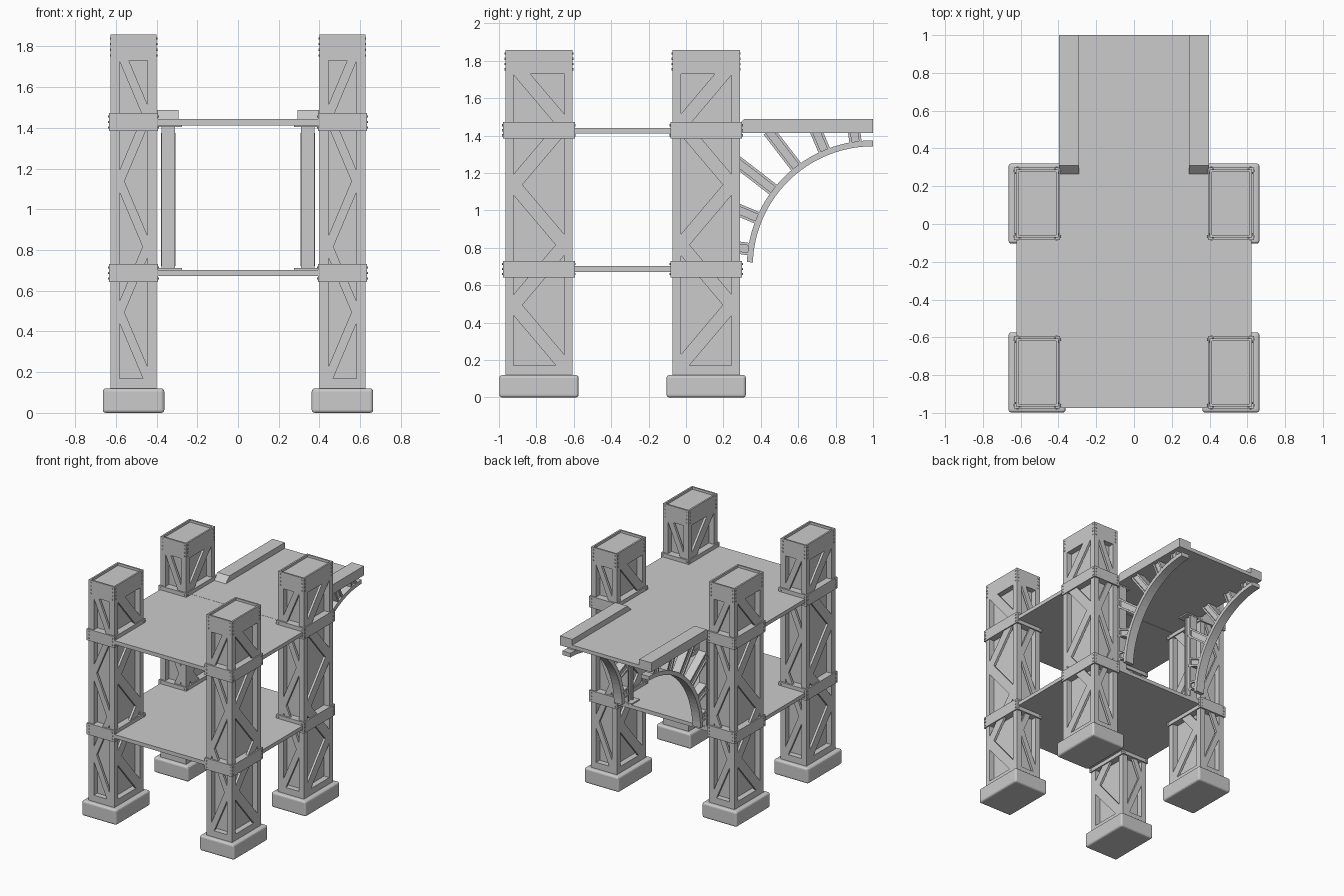
import bpy, bmesh, math
from mathutils import Vector, Matrix

if "Cube" in bpy.data.objects:
    bpy.data.objects.remove(bpy.data.objects["Cube"])

HX, HY = 0.112, 0.18            # tower half sizes
POST = 0.044                    # corner post width
CX, CY, SPLIT = 0.513, 0.447, -0.339


def finish(bm, name, bevel=0.0):
    bmesh.ops.recalc_face_normals(bm, faces=bm.faces)
    me = bpy.data.meshes.new(name)
    bm.to_mesh(me)
    bm.free()
    ob = bpy.data.objects.new(name, me)
    bpy.context.collection.objects.link(ob)
    if bevel:
        m = ob.modifiers.new("bevel", 'BEVEL')
        m.width, m.segments = bevel, 3
    return ob


def box(bm, x0, x1, y0, y1, z0, z1):
    mat = Matrix.Translation(((x0 + x1) / 2, (y0 + y1) / 2, (z0 + z1) / 2)) @ \
        Matrix.Diagonal((abs(x1 - x0), abs(y1 - y0), abs(z1 - z0), 1))
    return bmesh.ops.create_cube(bm, size=1, matrix=mat)['verts']


def prism(bm, pts, vec):
    f = bm.faces.new([bm.verts.new(p) for p in pts])
    ret = bmesh.ops.extrude_face_region(bm, geom=[f], use_keep_orig=True)
    vs = [g for g in ret['geom'] if isinstance(g, bmesh.types.BMVert)]
    bmesh.ops.translate(bm, verts=vs, vec=vec)


def place(bm, sx, sy):
    # local tower space (+x, +y point outward) to its corner of the model
    for v in bm.verts:
        v.co.x = sx * (CX + v.co.x)
        v.co.y = SPLIT + sy * (CY + v.co.y)


def lattice(bm):
    # corner posts and rails
    for a in (-1, 1):
        for b in (-1, 1):
            box(bm, a * HX, a * (HX - POST), b * HY, b * (HY - POST), 0.1, 1.80)
    for z0, z1 in ((0.1, 0.17), (1.73, 1.84)):
        box(bm, -HX, HX, -HY, HY, z0, z1)
    # zigzag braces on all four sides
    t, w, step = 0.018, 0.056, 0.3215
    for i in range(5):
        s = -1 if i % 2 == 0 else 1
        za, zb = 0.173 + i * step, 0.173 + (i + 1) * step
        prof = [(s, za - w), (s, za + w), (-s, zb + w), (-s, zb - w)]
        ex, ey = HX - POST, HY - POST
        for d in (-1, 1):
            prism(bm, [(p * ex, d * HY, z) for p, z in prof], (0, -d * t, 0))
            prism(bm, [(d * HX, p * ey, z) for p, z in prof], (-d * t, 0, 0))
    # rim around the recessed top
    r = 0.013
    for d in (-1, 1):
        box(bm, d * HX, d * (HX - r), -HY, HY, 1.84, 1.858)
        box(bm, -HX + r, HX - r, d * HY, d * (HY - r), 1.84, 1.858)


def rivets(bm, hx, hy, zs):
    for z in zs:
        for a in (-1, 1):
            for b in (-1, 1):
                for axis, p in (('Y', (a * hx, b * (hy - 0.018), z)),
                                ('X', (a * (hx - 0.018), b * hy, z))):
                    mat = Matrix.Translation(p) @ Matrix.Rotation(math.pi / 2, 4, axis)
                    bmesh.ops.create_cone(bm, cap_ends=True, segments=6, radius1=0.006,
                                          radius2=0.006, depth=0.009, matrix=mat)


# towers
for sx, side in ((-1, "left"), (1, "right")):
    for sy, end in ((-1, "front"), (1, "back")):
        tag = f"{end}_{side}"
        bm = bmesh.new()
        box(bm, -0.151, 0.151, -0.212, 0.212, 0, 0.12)
        place(bm, sx, sy)
        finish(bm, "foot_" + tag, 0.015)

        bm = bmesh.new()
        lattice(bm)
        place(bm, sx, sy)
        finish(bm, "lattice_" + tag)

        bm = bmesh.new()
        box(bm, -HX + POST, HX - POST, -HY + POST, HY - POST, 0.1, 1.8)
        place(bm, sx, sy)
        finish(bm, "core_" + tag)

        bm = bmesh.new()
        for z in (0.642, 1.384):
            box(bm, -0.121, 0.121, -0.192, 0.192, z, z + 0.089)
        place(bm, sx, sy)
        finish(bm, "bands_" + tag)

        bm = bmesh.new()
        for z in (0.642, 1.384):
            rivets(bm, 0.121, 0.192, [z + 0.018, z + 0.0445, z + 0.071])
        rivets(bm, HX, HY, [1.755, 1.783, 1.811, 1.839])
        place(bm, sx, sy)
        finish(bm, "rivets_" + tag)

# decks
for name, z in (("lower_deck", 0.672), ("upper_deck", 1.412)):
    bm = bmesh.new()
    box(bm, -0.622, 0.622, -0.975, -0.02, z, z + 0.03)
    finish(bm, name)
bm = bmesh.new()
box(bm, -0.40, 0.40, -0.02, 0.285, 0.672, 0.702)
finish(bm, "lower_deck_back")
bm = bmesh.new()
box(bm, -0.398, 0.398, -0.02, 1.0, 1.414, 1.443)
finish(bm, "upper_deck_overhang")


def ibeam(bm, x, start, end, w):
    # I-section strut in the side plane, from start to end (y, z)
    a, b = Vector(start), Vector(end)
    d = (b - a).normalized()
    n = Vector((-d.y, d.x))
    for lo, hi, hw in ((-w, -w + 0.014, 0.033), (w - 0.014, w, 0.033), (-w + 0.014, w - 0.014, 0.022)):
        q = [a + n * lo, b + n * lo, b + n * hi, a + n * hi]
        prism(bm, [(x - hw, p.x, p.y) for p in q], (2 * hw, 0, 0))


# overhang supports, one per side
AY, AZ, RO, RI = 1.0, 0.70, 0.675, 0.643
for sx, side in ((-1, "left"), (1, "right")):
    x = sx * 0.342
    # kerb beam with sloped front end
    bm = bmesh.new()
    prof = [(0.265, 1.443), (1.0, 1.443), (1.0, 1.488), (0.31, 1.488)]
    prism(bm, [(sx * 0.292, y, z) for y, z in prof], (sx * 0.106, 0, 0))
    finish(bm, "kerb_beam_" + side)

    # post with base and head plates
    bm = bmesh.new()
    ibeam(bm, x, (0.248, 0.70), (0.248, 1.414), 0.034)
    for z in (0.70, 1.404):
        box(bm, sx * 0.275, sx * 0.398, 0.185, 0.284, z, z + 0.012)
    finish(bm, "post_" + side)

    # curved rib
    bm = bmesh.new()
    angs = [math.radians(2 + 88 * i / 24) for i in range(25)]
    rings = []
    for t in angs:
        c, s = math.cos(t), math.sin(t)
        rings.append([bm.verts.new((x + hx, AY - r * c, AZ + r * s))
                      for hx, r in ((-0.036, RO), (0.036, RO), (0.036, RI), (-0.036, RI))])
    for p, q in zip(rings, rings[1:]):
        for k in range(4):
            bm.faces.new((p[k], p[(k + 1) % 4], q[(k + 1) % 4], q[k]))
    bm.faces.new(rings[0])
    bm.faces.new(rings[-1])
    finish(bm, "arch_rib_" + side)

    # radial spokes
    bm = bmesh.new()
    for k in range(6):
        t = math.radians(8 + 14.8 * k)
        c, s = math.cos(t), math.sin(t)
        reach = min((AY - 0.265) / c, (1.425 - AZ) / s)
        ibeam(bm, x, (AY - 0.668 * c, AZ + 0.668 * s), (AY - reach * c, AZ + reach * s), 0.033)
    finish(bm, "spokes_" + side)
